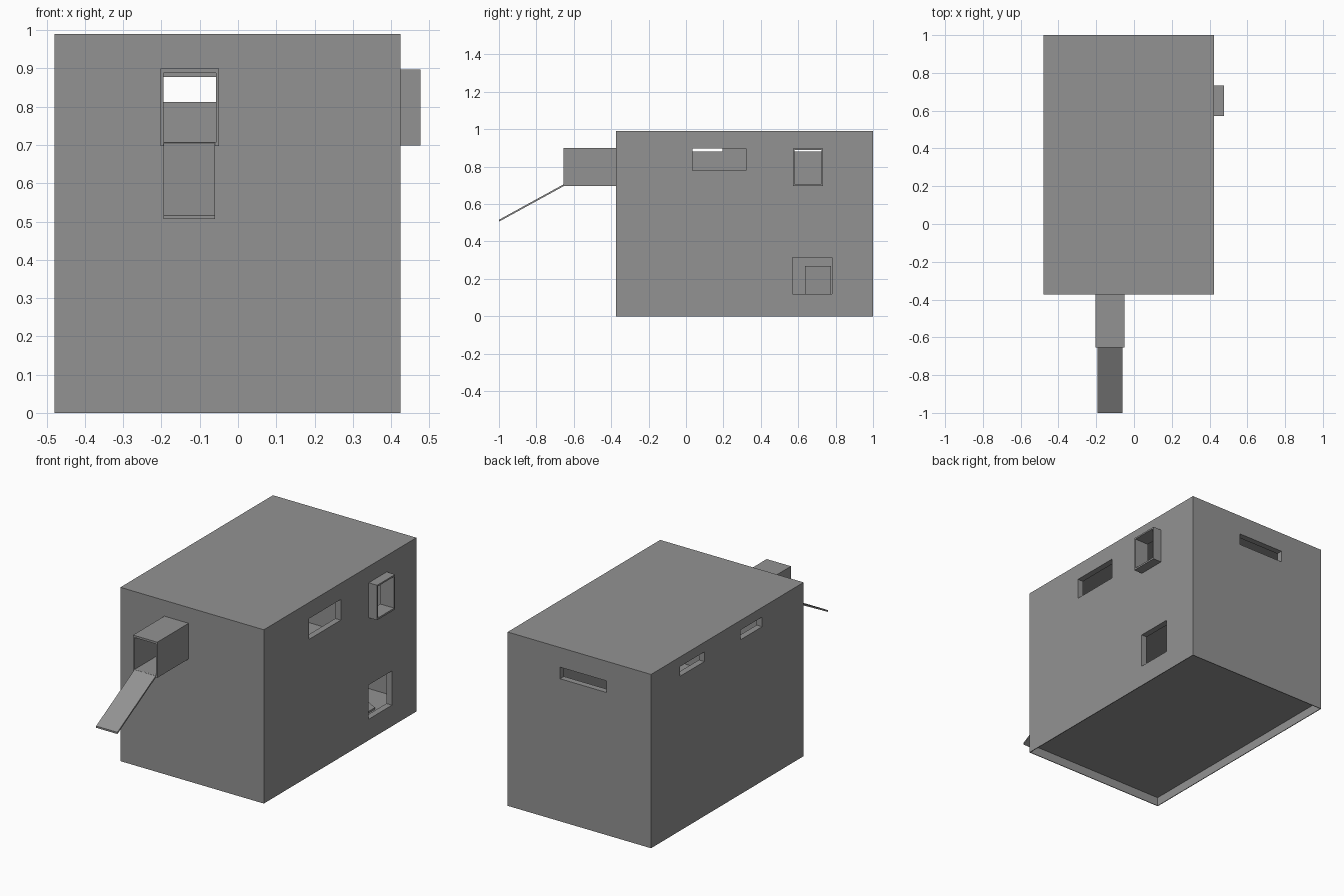
import bpy
from mathutils import Vector

if "Cube" in bpy.data.objects:
    bpy.data.objects.remove(bpy.data.objects["Cube"])

grey = bpy.data.materials.new("dark_grey")
grey.diffuse_color = (0.29, 0.29, 0.29, 1)
grey.use_nodes = True
grey.node_tree.nodes["Principled BSDF"].inputs["Base Color"].default_value = grey.diffuse_color


def box(name, x, y, z):
    """Axis-aligned box from (min, max) ranges."""
    lo, hi = Vector((x[0], y[0], z[0])), Vector((x[1], y[1], z[1]))
    bpy.ops.mesh.primitive_cube_add(size=1)
    ob = bpy.context.object
    ob.name = ob.data.name = name
    for v in ob.data.vertices:
        v.co = Vector([lo[i] if v.co[i] < 0 else hi[i] for i in range(3)])
    ob.data.materials.append(grey)
    return ob


def cut(target, x, y, z):
    """Subtract a box from the target and remove the cutter."""
    cutter = box("cutter", x, y, z)
    mod = target.modifiers.new("cut", 'BOOLEAN')
    mod.operation, mod.solver, mod.object = 'DIFFERENCE', 'EXACT', cutter
    bpy.context.view_layer.objects.active = target
    bpy.ops.object.modifier_apply(modifier=mod.name)
    bpy.data.objects.remove(cutter)


def ramp(name, side, run, rise, axis, t=0.01):
    """Sloped board: run = (start, end) along the axis, rise = (start z, end z)."""
    ob = box(name, side, run, (0, t)) if axis == 'y' else box(name, run, side, (0, t))
    k = 1 if axis == 'y' else 0
    for v in ob.data.vertices:
        f = (v.co[k] - run[0]) / (run[1] - run[0])
        v.co.z += rise[0] + f * (rise[1] - rise[0]) - t
    return ob


# Main housing: hollow shell with a recessed underside
X, Y, H, W = (-0.48, 0.424), (-0.373, 1.0), 0.99, 0.035
house = box("housing", X, Y, (0, H))
cut(house, (X[0] + W, X[1] - W), (Y[0] + W, Y[1] - W), (0.07, H - W))
cut(house, (X[0] + .004, X[1] - .004), (Y[0] + .004, Y[1] - .004), (-0.1, 0.05))

# Wall openings
right, left = (0.3, 0.6), (-0.6, -0.4)
front, back = (-0.5, -0.3), (0.9, 1.1)
for x, y, z in [
    (right, (0.035, 0.32), (0.78, 0.898)),           # window
    (right, (0.57, 0.78), (0.12, 0.315)),            # lower doorway
    (right, (0.58, 0.725), (0.708, 0.888)),          # side tunnel
    (left, (0.0, 0.195), (0.88, 0.935)),             # vents
    (left, (0.52, 0.74), (0.88, 0.935)),
    ((-0.2, 0.093), back, (0.812, 0.878)),
    ((-0.194, -0.058), front, (0.706, 0.888)),       # front tunnel
]:
    cut(house, x, y, z)

# Entrance tunnels
tunnel = box("front_tunnel", (-0.203, -0.05), (-0.655, Y[0]), (0.697, 0.9))
cut(tunnel, (-0.194, -0.058), (-1, 0), (0.706, 0.888))
side = box("side_tunnel", (X[1], 0.477), (0.571, 0.733), (0.698, 0.897))
cut(side, (0, 1), (0.58, 0.725), (0.708, 0.888))

# Upper floor inside the housing
box("upper_floor", (X[0] + W, X[1] - W), (Y[0] + W, Y[1] - W), (0.33, 0.345))

# Ramps: outside the front tunnel and inside behind the lower doorway
ramp("front_ramp", (-0.194, -0.06), (-1.0, -0.65), (0.516, 0.708), 'y')
ramp("inner_ramp", (0.635, 0.775), (-0.02, 0.32), (0.27, 0.08), 'x')
